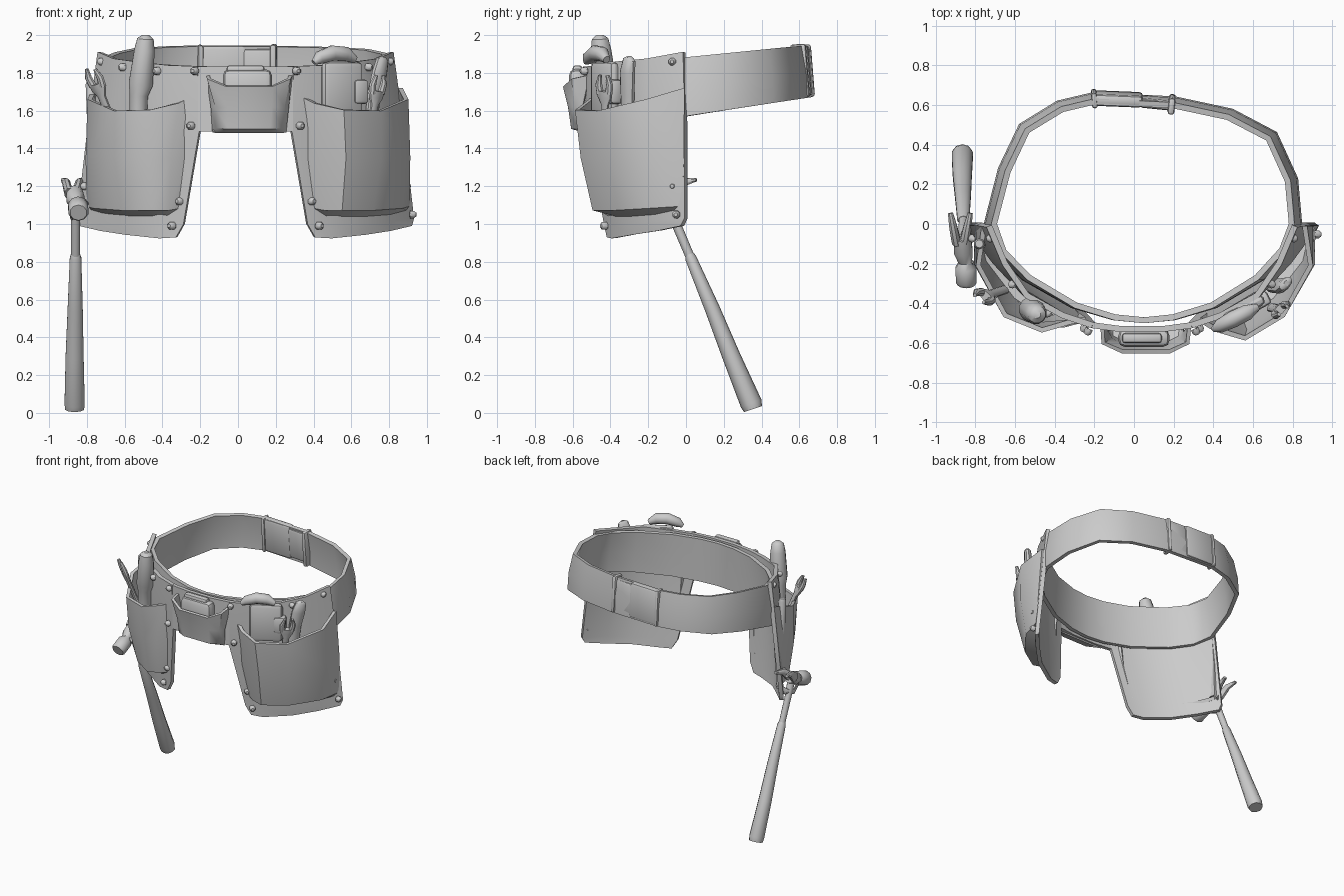
import bpy, bmesh, math
from mathutils import Vector

CX = 0.04  # the belt sits slightly right of the hammer


def finish(name, bm):
    bmesh.ops.recalc_face_normals(bm, faces=bm.faces)
    me = bpy.data.meshes.new(name)
    bm.to_mesh(me)
    bm.free()
    ob = bpy.data.objects.new(name, me)
    bpy.context.collection.objects.link(ob)
    return ob


def sheet(name, rows, thick=0.03, closed=False):
    """Leather sheet through rows of points."""
    bm = bmesh.new()
    vs = [[bm.verts.new(p) for p in r] for r in rows]
    n = len(rows[0])
    for a, b in zip(vs, vs[1:]):
        for i in range(n if closed else n - 1):
            j = (i + 1) % n
            bm.faces.new((a[i], a[j], b[j], b[i]))
    ob = finish(name, bm)
    m = ob.modifiers.new("thickness", 'SOLIDIFY')
    m.thickness, m.offset = thick, 0
    return ob


def tube(name, path, radii, side=(1, 0, 0), sides=10):
    """Tapered rod; each radius is a number or (along side, across)."""
    bm = bmesh.new()
    pts = [Vector(p) for p in path]
    rings = []
    for i, p in enumerate(pts):
        d = (pts[min(i + 1, len(pts) - 1)] - pts[max(i - 1, 0)]).normalized()
        a = Vector(side)
        a = (a - a.dot(d) * d).normalized()
        b = d.cross(a)
        r = radii[i] if isinstance(radii[i], tuple) else (radii[i],) * 2
        ang = [2 * math.pi * (k + 0.5) / sides for k in range(sides)]
        rings.append([bm.verts.new(p + a * r[0] * math.cos(t) + b * r[1] * math.sin(t)) for t in ang])
    for u, v in zip(rings, rings[1:]):
        for k in range(sides):
            j = (k + 1) % sides
            bm.faces.new((u[k], u[j], v[j], v[k]))
    bm.faces.new(rings[0])
    bm.faces.new(rings[-1])
    return finish(name, bm)


def box(name, loc, size, turn=0, tilt=0, bevel=0.015):
    bm = bmesh.new()
    bmesh.ops.create_cube(bm, size=1)
    bmesh.ops.scale(bm, vec=size, verts=bm.verts)
    ob = finish(name, bm)
    ob.location, ob.rotation_euler = loc, (tilt, 0, turn)
    m = ob.modifiers.new("bevel", 'BEVEL')
    m.width, m.segments = bevel, 2
    return ob


def rivet(loc, out):
    p, d = Vector(loc), Vector(out).normalized()
    tube("rivet", [p - d * 0.01, p + d * 0.012, p + d * 0.024], [0.022, 0.021, 0.01], side=(0, 0, 1), sides=8)


# belt ring: tilted, flaring towards its lower edge
plan = [(.81, 0), (.79, .22), (.69, .44), (.48, .55), (.2, .61), (-.2, .63), (-.37, .59), (-.55, .48),
        (-.65, .27), (-.72, 0), (-.67, -.14), (-.54, -.27), (-.3, -.41), (-.1, -.47), (.05, -.485),
        (.2, -.47), (.4, -.41), (.63, -.27), (.76, -.13)]
belt = [[(CX + (x - CX) * f, y * (f if y > 0 else 1), z0 + k * y) for x, y in plan]
        for f, z0, k in ((1.03, 1.57, .16), (1.02, 1.72, .13), (.98, 1.88, .1))]
sheet("belt", belt, 0.03, closed=True)

# buckle at the back
box("buckle_body", (-.08, .63, 1.81), (.25, .06, .27), -.04, .08, .02)
box("buckle_clip", (.11, .612, 1.81), (.17, .05, .24), -.1, .08, .02)
box("buckle_collar", (.19, .603, 1.81), (.035, .085, .285), -.1, .08)
box("strap_keeper", (-.2, .632, 1.81), (.03, .08, .28), .08, .08)

# front apron centre
front = [(-.25, -.51), (-.1, -.53), (.1, -.53), (.25, -.51)]
sheet("apron_centre", [[(CX + x, y, z) for x, y in front] for z in (1.835, 1.66, 1.49)])

# centre pocket with a tape measure in it
lip = [(-.16, -.51, 1.79), (-.155, -.6, 1.77), (-.06, -.642, 1.73), (.18, -.642, 1.73), (.27, -.6, 1.77), (.28, -.51, 1.79)]
low = [(-.13, -.53), (-.11, -.57), (-.05, -.6), (.17, -.6), (.23, -.57), (.25, -.53)]
sheet("centre_pocket", [lip, [(x * 1.04, y - .015, 1.62) for x, y in low],
                        [(x, y, 1.51) for x, y in low], [(x, -.53, 1.49) for x, y in low]], 0.02)
box("tape_measure", (.05, -.575, 1.72), (.26, .09, .2), bevel=.035)
box("tape_measure_button", (.04, -.575, 1.82), (.2, .05, .04))

# side panels and pouches, mirrored about the belt centre
panel_rows = [
    [(.25, -.51, 1.835), (.4, -.46, 1.84), (.58, -.36, 1.86), (.69, -.2, 1.875), (.77, -.01, 1.91)],
    [(.24, -.51, 1.5), (.4, -.46, 1.5), (.6, -.34, 1.5), (.74, -.19, 1.52), (.82, 0, 1.54)],
    [(.325, -.42, 1.0), (.45, -.385, 1.0), (.63, -.28, 1.0), (.76, -.15, 1.02), (.88, 0, 1.03)],
    [(.365, -.405, .93), (.45, -.38, .925), (.63, -.27, .945), (.76, -.14, .965), (.87, -.02, .99)]]
pouch_rows = [
    [(.29, -.48, 1.68), (.37, -.53, 1.64), (.52, -.575, 1.605), (.71, -.46, 1.6), (.85, -.21, 1.66), (.82, -.01, 1.72)],
    [(.32, -.46, 1.35), (.41, -.51, 1.35), (.53, -.545, 1.35), (.71, -.43, 1.35), (.86, -.2, 1.36), (.85, -.01, 1.36)],
    [(.36, -.42, 1.09), (.42, -.455, 1.08), (.51, -.485, 1.08), (.67, -.38, 1.08), (.82, -.19, 1.09), (.86, -.02, 1.1)],
    [(.37, -.41, 1.07), (.43, -.4, 1.05), (.51, -.36, 1.05), (.63, -.29, 1.05), (.76, -.16, 1.06), (.85, -.02, 1.08)]]
rivets = [(.27, -.525, 1.81), (.47, -.435, 1.81), (.65, -.29, 1.83), (.76, -.06, 1.86),
          (.29, -.51, 1.52), (.35, -.43, 1.12), (.39, -.42, .99), (.85, -.06, 1.2), (.88, -.04, 1.05)]
for s, side in ((1, "right"), (-1, "left")):
    f, g = (1, 1) if s > 0 else (.97, .93)
    sheet(side + "_panel", [[(CX + s * x, y, z) for x, y, z in r] for r in panel_rows])
    sheet(side + "_pouch", [[(CX + s * x * f, y * g if y < -.52 else y, z) for x, y, z in r] for r in pouch_rows], 0.025)
    for x, y, z in rivets:
        rivet((CX + s * x, y - .012, z), (s * x * .9, y, 0))


# open-ended spanner: flat shank and two jaws
def spanner(name, base, head, side):
    a, b, w = Vector(base), Vector(head), Vector(side).normalized()
    d = (b - a).normalized()
    tube(name + "_shank", [a, b - d * .04, b, b + d * .035], [(.025, .016), (.025, .018), (.048, .022), (.05, .022)], side)
    for k in (-1, 1):
        p = b + d * .02 + w * .032 * k
        tube(name + "_jaw", [p, p + d * .05 + w * .008 * k, p + d * .1 - w * .004 * k],
             [(.022, .02), (.02, .018), (.008, .012)], side, 8)


# left pouch tools
tube("screwdriver_handle", [(-.53, -.42, 1.5), (-.525, -.425, 1.68), (-.515, -.43, 1.74), (-.495, -.45, 1.92),
                            (-.49, -.455, 1.98), (-.49, -.455, 2.0)], [.045, .05, .066, .056, .045, .02], sides=12)
spanner("left_spanner", (-.65, -.33, 1.5), (-.735, -.36, 1.71), (.75, -.6, 0))
tube("left_punch", [(-.77, -.1, 1.4), (-.78, -.1, 1.74), (-.78, -.1, 1.76)], [.025, .028, .02])

# right pouch tools
spanner("right_spanner", (.69, -.42, 1.45), (.73, -.43, 1.67), (.7, .7, 0))
tube("pliers_handle", [(.7, -.31, 1.5), (.72, -.31, 1.68), (.75, -.31, 1.8), (.765, -.3, 1.87), (.77, -.3, 1.885)],
     [(.04, .025), (.045, .028), (.05, .03), (.04, .025), (.015, .015)], (.7, .7, 0))
box("saw_body", (.55, -.43, 1.71), (.24, .06, .3), .5, bevel=.03)
box("saw_body_rim", (.64, -.385, 1.7), (.09, .075, .13), .5, bevel=.02)
tube("saw_grip", [(.4, -.53, 1.855), (.43, -.515, 1.88), (.5, -.48, 1.905), (.57, -.445, 1.9), (.62, -.42, 1.87)],
     [.015, .035, .042, .04, .02], (0, 0, 1))

# hammer hanging on the left side
tube("hammer_grip", [(-.865, .355, .02), (-.865, .345, .05), (-.865, .24, .3), (-.862, .14, .55), (-.86, .025, .82), (-.86, .018, .84)],
     [(.052, .05), (.056, .058), (.05, .048), (.042, .04), (.032, .03), (.025, .024)])
tube("hammer_neck", [(-.86, .02, .83), (-.86, -.06, 1.02), (-.86, -.11, 1.16)], [.024, .025, .03])
tube("hammer_head", [(-.845, -.305, 1.06), (-.845, -.29, 1.067), (-.847, -.22, 1.095), (-.85, -.19, 1.107), (-.86, -.14, 1.13), (-.865, -.07, 1.165)],
     [.045, .055, .055, .036, .05, .045])
for k in (-1, 1):
    x = -.875 + .02 * k
    tube("hammer_claw", [(x, -.09, 1.16), (x + .015 * k, -.02, 1.22), (x + .03 * k, .055, 1.235)],
         [(.024, .04), (.022, .025), (.014, .01)], sides=8)

# hammer loop on the left panel
tube("hammer_loop", [(-.8, -.2, 1.12), (-.86, -.17, 1.06), (-.88, -.1, 1.04), (-.86, -.04, 1.06), (-.8, -.01, 1.1)],
     [(.02, .01)] * 5, (0, 0, 1), 8)

# apply modifiers and shade
bpy.ops.object.select_all(action='SELECT')
bpy.context.view_layer.objects.active = bpy.data.objects["belt"]
bpy.ops.object.convert(target='MESH')
bpy.ops.object.shade_smooth_by_angle(angle=math.radians(40))
